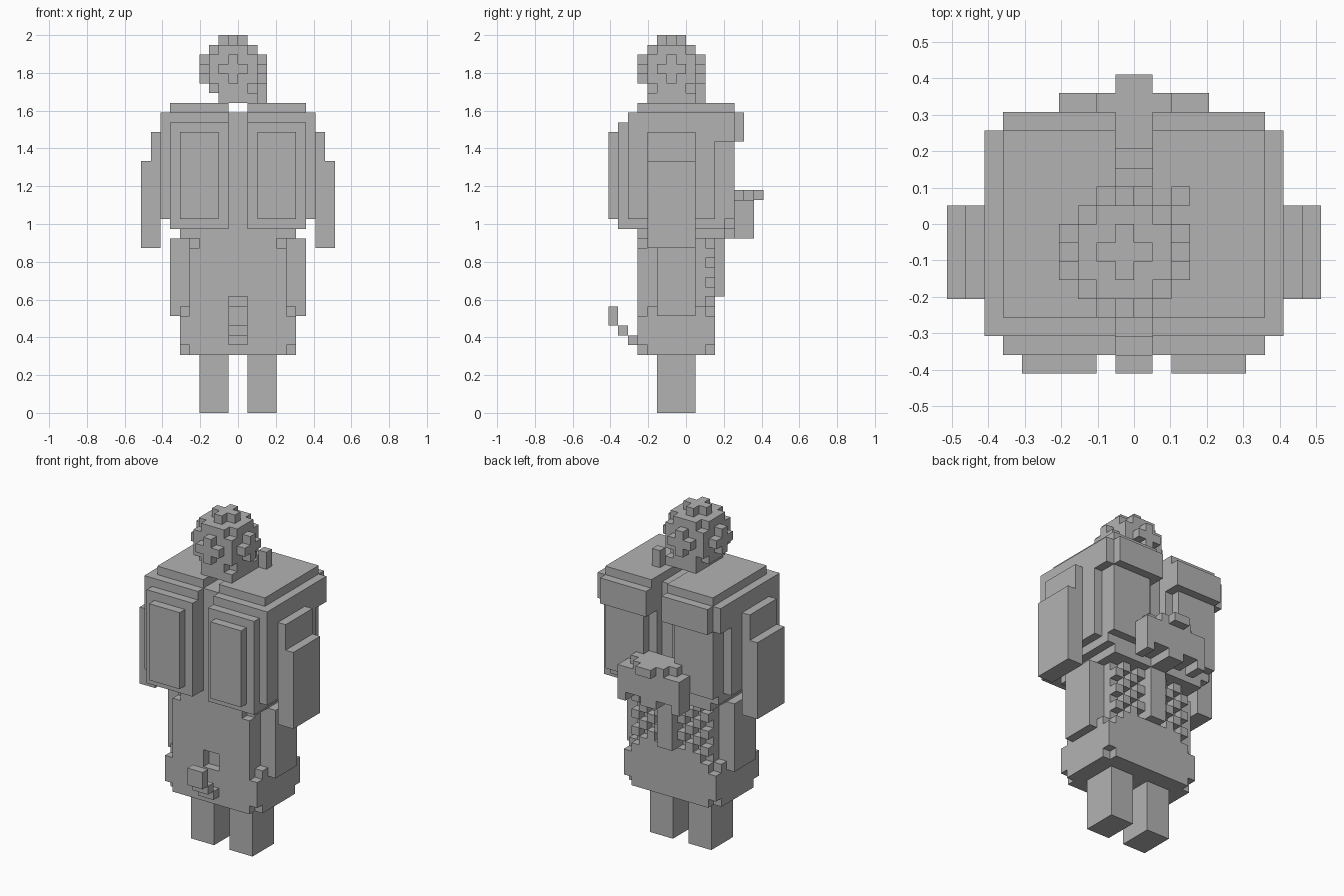
import bpy, bmesh

if "Cube" in bpy.data.objects:
    bpy.data.objects.remove(bpy.data.objects["Cube"])

V = 2 / 39          # edge length of one block
parts = {}          # part name -> set of block cells
owner = set()       # all filled cells


def box(x0, x1, y0, y1, z0, z1):
    return {(x, y, z) for x in range(x0, x1) for y in range(y0, y1) for z in range(z0, z1)}


def both(x0, x1, y0, y1, z0, z1):
    """A box and its mirror image in x."""
    return box(x0, x1, y0, y1, z0, z1) | box(-x1, -x0, y0, y1, z0, z1)


def part(name, *boxes, cut=()):
    cells = set().union(*boxes)
    for c in cut:
        cells -= c
    cells -= owner
    owner.update(cells)
    parts[name] = cells


# ball-shaped head, slightly off centre
part("head", {(x, y, z) for x, y, z in box(-4, 3, -5, 2, 32, 39)
              if (x + 1) ** 2 + (y + 2) ** 2 + (z - 35) ** 2 <= 10})
part("jaw", box(-2, 2, -4, 1, 32, 33))
part("shoulder_post", box(2, 3, 1, 2, 32, 34))

# two big padded torso halves with a groove between them
part("torso_core", box(-1, 1, -5, 3, 18, 31))
part("chest_plates", both(2, 6, -8, -7, 20, 29))
part("torso_halves",
     both(1, 7, -7, -6, 19, 30),
     both(1, 7, -6, 4, 19, 30),
     both(7, 8, -6, 3, 20, 30),
     both(2, 7, 4, 5, 20, 28))
part("shoulders",
     both(1, 7, -5, 5, 31, 32),
     both(1, 8, -6, 5, 30, 31),
     both(1, 8, 1, 5, 28, 31),
     both(1, 7, 5, 6, 28, 31))
part("waist", box(-6, 6, -5, 4, 18, 19))

# arms
part("upper_arms", both(8, 9, -4, 1, 17, 29))
part("lower_arms", both(9, 10, -4, 1, 17, 26))

# hips, skirt and thigh plates
part("hips", box(-5, 5, -5, 2, 11, 18),
     cut=[box(-1, 1, -5, -4, 10, 12), both(4, 5, -5, -4, 17, 18)])
part("skirt", box(-6, 6, -5, 3, 7, 10), box(-5, 5, -5, 3, 6, 11),
     box(-6, 6, -4, 2, 6, 11), box(-4, 4, -5, 3, 11, 12),
     cut=[box(-1, 1, -5, -4, 10, 12)])
part("thigh_plates", both(5, 7, -3, 1, 10, 18))
part("legs", both(1, 4, -3, 1, 0, 6))

# small hook rising in front of the skirt
part("front_hook", box(-1, 1, -6, -5, 7, 8), box(-1, 1, -7, -6, 8, 9), box(-1, 1, -8, -7, 9, 11))

# back ornament with its ragged lower edge, tail strip and studs
part("back_ornament",
     box(-3, 3, 4, 7, 19, 23), both(3, 4, 5, 7, 19, 22), box(-1, 1, 7, 8, 22, 23),
     both(3, 4, 5, 7, 18, 19), box(-1, 1, 4, 7, 18, 19),
     cut=[both(2, 3, 6, 7, 22, 23)])
part("tail_strip", box(-1, 1, 2, 4, 12, 18))
part("back_studs", {c for c in both(1, 5, 2, 3, 12, 18)
                    if (max(c[0], -1 - c[0]) + c[2]) % 2 == 0})

# single flat grey
grey = bpy.data.materials.new("plain grey")
grey.diffuse_color = (0.45, 0.45, 0.45, 1)
grey.use_nodes = True
grey.node_tree.nodes["Principled BSDF"].inputs["Base Color"].default_value = grey.diffuse_color

# skin every part: keep only faces open to the air
for name, cells in parts.items():
    bm = bmesh.new()
    verts = {}

    def vert(p):
        if p not in verts:
            verts[p] = bm.verts.new([c * V for c in p])
        return verts[p]

    for cell in sorted(cells):
        for a in range(3):
            for s in (0, 1):
                near = list(cell)
                near[a] += 2 * s - 1
                if tuple(near) in owner:
                    continue
                b, c = (a + 1) % 3, (a + 2) % 3
                ring = []
                for u, w in ((0, 0), (1, 0), (1, 1), (0, 1)):
                    p = list(cell)
                    p[a] += s
                    p[b] += u
                    p[c] += w
                    ring.append(vert(tuple(p)))
                bm.faces.new(ring if s else ring[::-1])
    mesh = bpy.data.meshes.new(name)
    bm.to_mesh(mesh)
    bm.free()
    mesh.materials.append(grey)
    bpy.context.collection.objects.link(bpy.data.objects.new(name, mesh))
